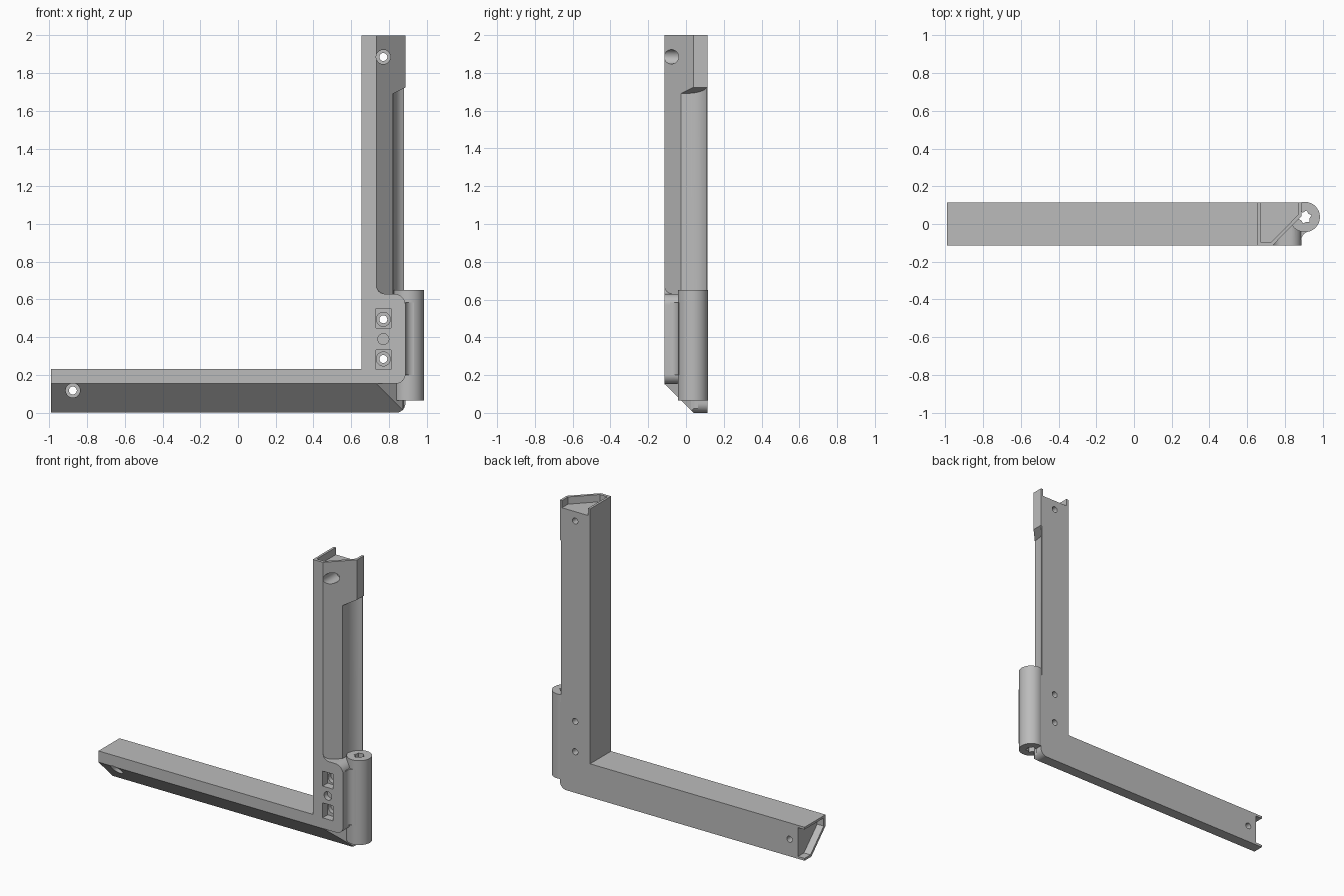
import bpy, bmesh, math
from math import cos, sin, radians

cube = bpy.data.objects.get("Cube")
if cube:
    bpy.data.objects.remove(cube, do_unlink=True)

grey = bpy.data.materials.new("Plain grey")
grey.use_nodes = True
grey.diffuse_color = (0.5, 0.5, 0.5, 1)
grey.node_tree.nodes["Principled BSDF"].inputs["Base Color"].default_value = (0.5, 0.5, 0.5, 1)

FRONT, BACK = -0.115, 0.115
INNER_X, INNER_Z, WIDTH = 0.655, 0.232, 0.232   # inner faces of both arms
RIGHT = INNER_X + WIDTH
LEFT_END, TOP = -0.99, 2.0
HINGE = (0.905, 0.037)

AXES = {
    "x": lambda a, b, t: (t, a, b),
    "y": lambda a, b, t: (a, t, b),
    "z": lambda a, b, t: (a, b, t),
}


def arc(cx, cz, r, start, end, n=10):
    angles = [radians(start + (end - start) * i / n) for i in range(n + 1)]
    return [(cx + r * cos(a), cz + r * sin(a)) for a in angles]


def circle(cx, cz, r, n=40):
    return arc(cx, cz, r, 0, 360, n)[:-1]


def rect(a0, a1, b0, b1):
    return [(a0, b0), (a1, b0), (a1, b1), (a0, b1)]


def prism(name, pts, axis, lo, hi):
    """Extrude a flat profile along an axis."""
    place = AXES[axis]
    bm = bmesh.new()
    ends = [[bm.verts.new(place(a, b, t)) for a, b in pts] for t in (lo, hi)]
    bm.faces.new(ends[0])
    bm.faces.new(ends[1])
    for i in range(len(pts)):
        j = (i + 1) % len(pts)
        bm.faces.new((ends[0][i], ends[0][j], ends[1][j], ends[1][i]))
    bmesh.ops.recalc_face_normals(bm, faces=bm.faces)
    mesh = bpy.data.meshes.new(name)
    bm.to_mesh(mesh)
    bm.free()
    mesh.materials.append(grey)
    ob = bpy.data.objects.new(name, mesh)
    bpy.context.collection.objects.link(ob)
    return ob


def combine(base, other, operation):
    """Apply a boolean and discard the tool object."""
    mod = base.modifiers.new("boolean", "BOOLEAN")
    mod.operation, mod.solver, mod.object = operation, "EXACT", other
    bpy.context.view_layer.objects.active = base
    bpy.ops.object.modifier_apply(modifier=mod.name)
    bpy.data.objects.remove(other, do_unlink=True)


def add(other):
    combine(bracket, other, "UNION")


def cut(other):
    combine(bracket, other, "DIFFERENCE")


def upright(profile):
    return [(INNER_X + u, y) for u, y in profile]


def level(profile):
    return [(y, INNER_Z - u) for u, y in profile]


# L-shaped body with a rounded outer corner
outline = [(LEFT_END, INNER_Z), (LEFT_END, 0)]
outline += arc(RIGHT - 0.05, 0.05, 0.05, -90, 0)
outline += [(RIGHT, TOP), (INNER_X, TOP), (INNER_X, INNER_Z)]
bracket = prism("corner_bracket", outline, "y", FRONT, BACK)

# Sloping outer front faces on both arms
slope = [(0.058, -0.135), (0.252, 0.06), (0.252, -0.135)]
cut(prism("upright_slope", upright(slope), "z", -0.1, 2.1))
cut(prism("level_slope", level(slope), "x", -1.1, 1.1))

# Hollow channel on the outer edge of the upright, with a sloping top
hollow = [(0.79, -0.06), (0.82, -0.03), (0.825, 0.03), (0.832, 0.055), (0.845, 0.08),
          (0.862, 0.098), (0.88, 0.108), (0.88, 0.13), (0.95, 0.13), (0.95, -0.06)]
channel = prism("channel", hollow, "z", 0.6, 1.69)
for v in channel.data.vertices:
    if v.co.z > 1:
        v.co.z += 0.5 * max(0, v.co.x - 0.82)
cut(channel)

# Full-depth corner block, flared into the upright at its top
block = [(0.70, 0.154)] + arc(RIGHT - 0.05, 0.204, 0.05, -90, 0)
block += arc(RIGHT - 0.06, 0.57, 0.06, 0, 90)
block += arc(0.778, 0.675, 0.045, 270, 180) + [(0.70, 0.675)]
add(prism("corner_block", block, "y", FRONT, 0.06))

# Hinge barrel and the fillet that joins it to the block
add(prism("hinge_barrel", circle(*HINGE, 0.08, 64), "z", 0.065, 0.65))
web = [(0.87, 0.03), (0.87, -0.085)] + arc(0.932, -0.085, 0.045, 180, 90) + [(0.94, 0.0)]
add(prism("hinge_fillet", web, "z", 0.2, 0.585))

# Grooved bore through the hinge
bore = []
for i in range(12):
    r, a = (0.036, 0.026)[i % 2], radians(30 * i + 15)
    bore.append((HINGE[0] + r * cos(a), HINGE[1] + r * sin(a)))
cut(prism("hinge_bore", bore, "z", -0.1, 0.8))

# Open pockets at both arm ends, notched through the back wall
pocket = [(0.016, 0.14), (0.016, -0.095), (0.072, -0.095), (0.216, 0.05), (0.216, 0.14)]
cut(prism("top_pocket", upright(pocket), "z", TOP - 0.05, TOP + 0.1))
cut(prism("end_pocket", level(pocket), "x", LEFT_END - 0.1, LEFT_END + 0.05))

# Screw holes: counterbored on the arms, square pockets on the block
HOLE_X = 0.77
for x, z in ((HOLE_X, 1.885), (-0.875, 0.118)):
    cut(prism("counterbore", circle(x, z, 0.038), "y", -0.2, 0.03))
    cut(prism("screw_hole", circle(x, z, 0.021), "y", -0.2, 0.2))
for z in (0.285, 0.495):
    middle = z - 0.005 if z < 0.4 else z + 0.005
    cut(prism("square_pocket", rect(HOLE_X - 0.04, HOLE_X + 0.04, middle - 0.052, middle + 0.052),
              "y", -0.2, -0.06))
    cut(prism("pocket_seat", circle(HOLE_X, z, 0.037), "y", -0.2, -0.03))
    cut(prism("screw_hole", circle(HOLE_X, z, 0.021), "y", -0.2, 0.2))
cut(prism("round_recess", circle(HOLE_X, 0.39, 0.029), "y", -0.2, -0.08))

# Smooth the curved walls and keep the corners crisp
bpy.ops.object.select_all(action="DESELECT")
bracket.select_set(True)
bpy.context.view_layer.objects.active = bracket
bpy.ops.object.shade_smooth_by_angle(angle=radians(30))
